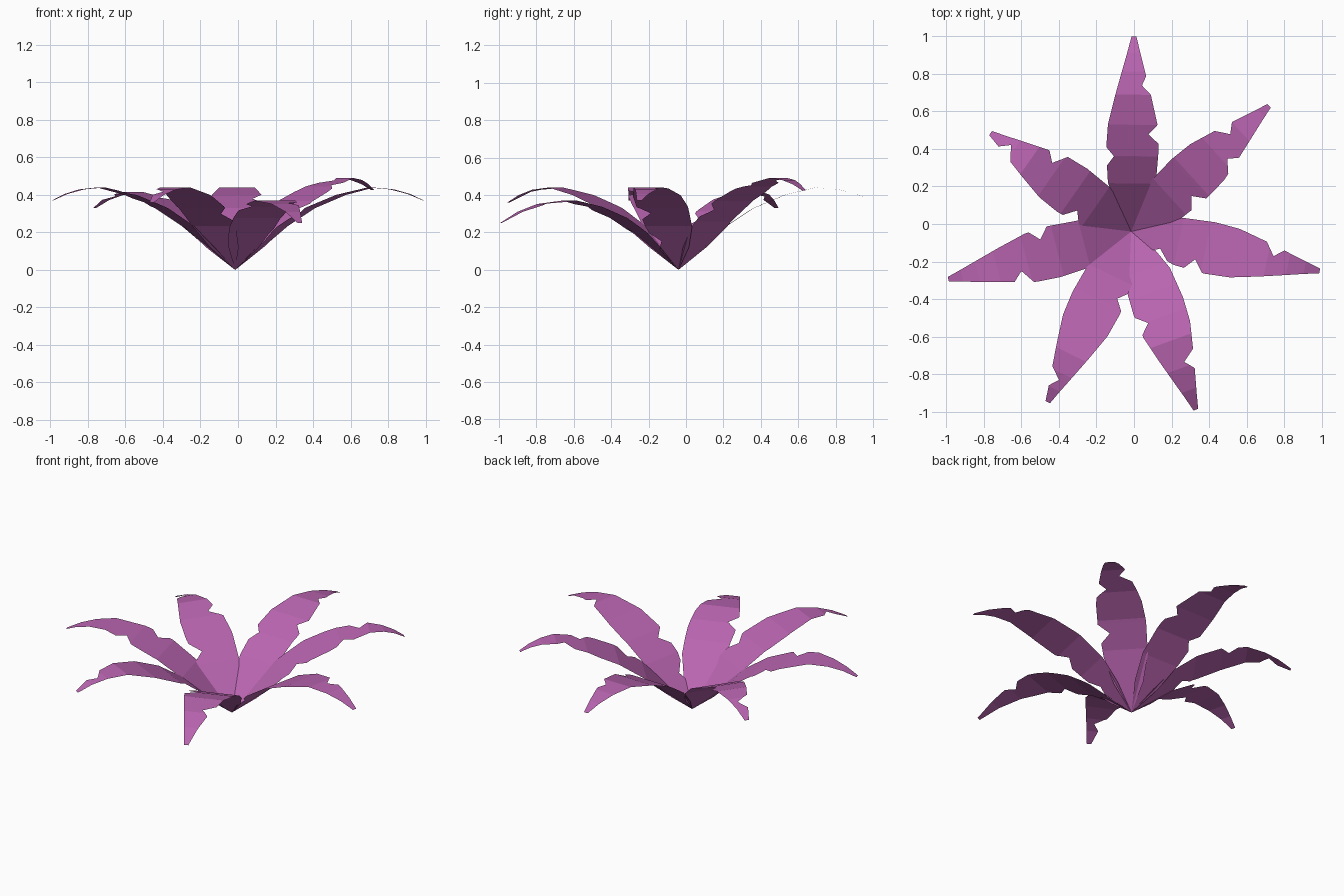
import bpy
import math
from mathutils import Vector

if "Cube" in bpy.data.objects:
    bpy.data.objects.remove(bpy.data.objects["Cube"])

ROOT = Vector((-0.015, -0.04, 0.0))      # point where all leaves meet

purple = bpy.data.materials.new("leaf purple")
purple.diffuse_color = (0.49, 0.13, 0.44, 1)
purple.use_nodes = True
purple.node_tree.nodes["Principled BSDF"].inputs["Base Color"].default_value = purple.diffuse_color

# Shared leaf shape: half width along the leaf, rise to the peak, droop to the tip
WIDTH = [(0, 0), (0.13, 0.085), (0.25, 0.128), (0.42, 0.14), (0.55, 0.132),
         (0.7, 0.095), (0.82, 0.062), (0.92, 0.034), (1, 0.013)]
RISE = [(0, 0), (0.35, 0.53), (0.55, 0.75), (0.78, 0.91), (1, 1)]
DROOP = [(0, 0), (0.4, 0.15), (0.72, 0.5), (1, 1)]


def lerp(table, x):
    for (x0, y0), (x1, y1) in zip(table, table[1:]):
        if x <= x1:
            return y0 + (y1 - y0) * (x - x0) / (x1 - x0)
    return table[-1][1]


def make_leaf(name, tip, peak_at, peak, notches):
    """tip: x, y, z; notches: (side, distance, depth), side +1 is left of travel."""
    axis = Vector((tip[0] - ROOT.x, tip[1] - ROOT.y, 0))
    length = axis.length
    axis.normalize()
    side_dir = Vector((-axis.y, axis.x, 0))

    def height(r):
        if r <= peak_at:
            return peak * lerp(RISE, r / peak_at)
        return peak - (peak - tip[2]) * lerp(DROOP, (r - peak_at) / (length - peak_at))

    def half_width(side, r):
        w = lerp(WIDTH, r / length)
        for s, at, depth in notches:
            if s == side:
                w -= depth * max(0, 1 - abs(r - at) / 0.05)
        return w

    # stations: bends of the midline, outline corners and torn notches
    stations = {round(s * peak_at, 3) for s, _ in RISE[1:]}
    stations |= {round(peak_at + d * (length - peak_at), 3) for d, _ in DROOP[1:]}
    stations |= {round(t * length, 3) for t, _ in WIDTH[1:-1]}
    for _, at, _ in notches:
        stations |= {round(at + d, 3) for d in (-0.05, 0, 0.05)}
    verts, faces = [ROOT.copy()], []
    for r in sorted(stations):
        mid = ROOT + axis * r + Vector((0, 0, height(r)))
        verts += [mid - side_dir * half_width(-1, r), mid + side_dir * half_width(1, r)]
    faces.append((0, 1, 2))
    for i in range(1, len(verts) - 2, 2):
        faces.append((i, i + 2, i + 3, i + 1))

    mesh = bpy.data.meshes.new(name)
    mesh.from_pydata(verts, [], faces)
    mesh.materials.append(purple)
    obj = bpy.data.objects.new(name, mesh)
    bpy.context.collection.objects.link(obj)
    return obj


# Seven arching leaves with torn edges
L, R = 1, -1
make_leaf("back_leaf", (0.0, 1.0, 0.37), 0.73, 0.44,
          [(R, 0.52, 0.05), (R, 0.78, 0.035), (L, 0.40, 0.04)])
make_leaf("back_right_leaf", (0.72, 0.63, 0.425), 0.79, 0.49,
          [(L, 0.74, 0.055), (R, 0.64, 0.05), (R, 0.365, 0.06)])
make_leaf("right_leaf", (0.99, -0.25, 0.37), 0.74, 0.44,
          [(L, 0.77, 0.055), (R, 0.365, 0.06), (R, 0.17, 0.04)])
make_leaf("front_right_leaf", (0.33, -0.99, 0.25), 0.62, 0.37,
          [(L, 0.75, 0.055), (R, 0.49, 0.055)])
make_leaf("front_left_leaf", (-0.46, -0.95, 0.36), 0.73, 0.44,
          [(L, 0.355, 0.045), (R, 0.88, 0.05)])
make_leaf("left_leaf", (-0.99, -0.295, 0.37), 0.74, 0.44,
          [(L, 0.62, 0.06), (R, 0.48, 0.055)])
make_leaf("back_left_leaf", (-0.765, 0.485, 0.33), 0.66, 0.415,
          [(L, 0.79, 0.06), (L, 0.30, 0.06), (R, 0.555, 0.06)])
